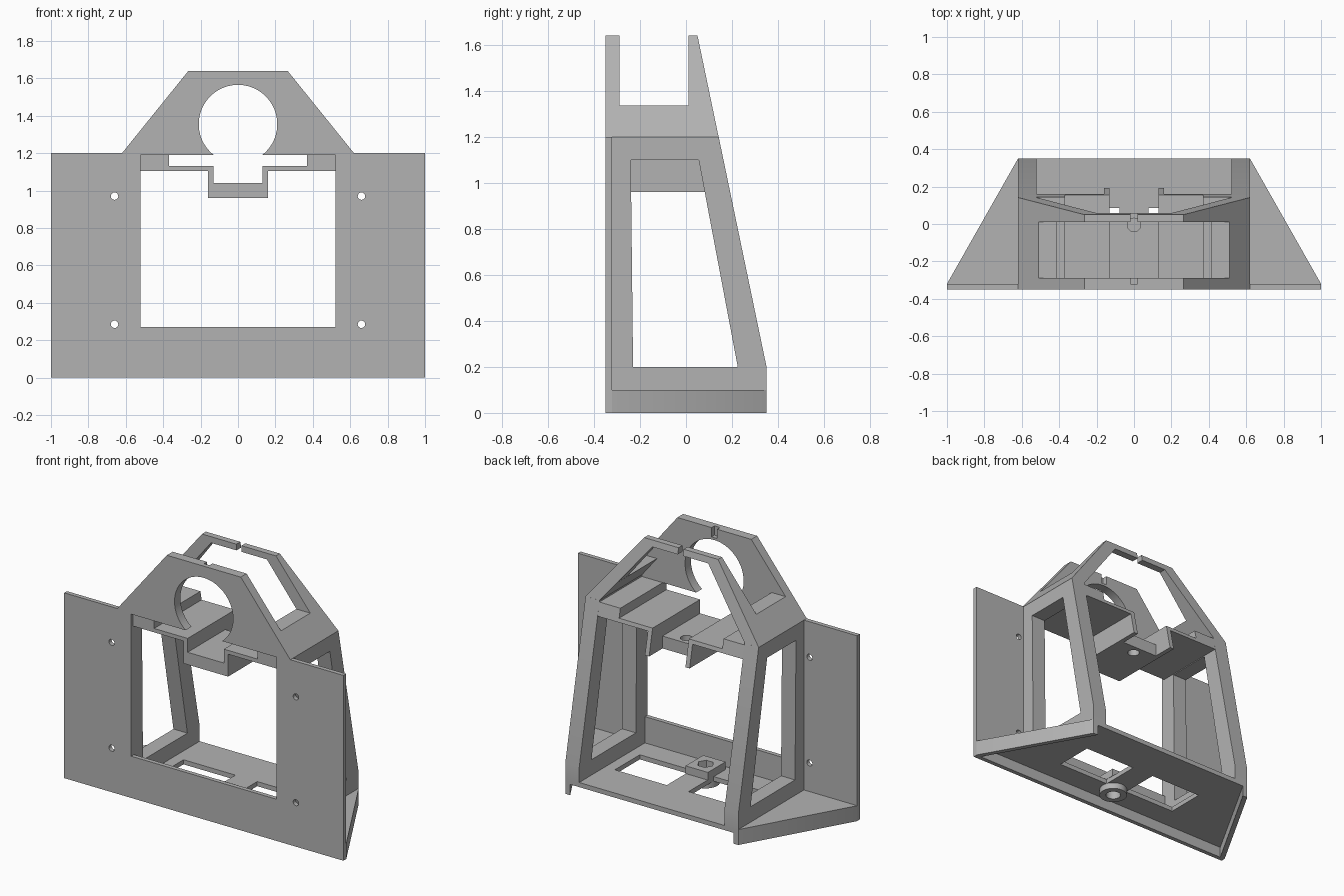
import bpy, bmesh, math
from mathutils import Vector

if "Cube" in bpy.data.objects:
    bpy.data.objects.remove(bpy.data.objects["Cube"], do_unlink=True)

GREY = (0.45, 0.45, 0.45, 1)
mat = bpy.data.materials.new("plain_grey")
mat.use_nodes = True
mat.diffuse_color = GREY
mat.node_tree.nodes["Principled BSDF"].inputs["Base Color"].default_value = GREY

# Leaning back plane shared by walls, roof and shelf
BACK_POINT = Vector((0, 0.35, 0.2))
BACK_NORMAL = Vector((0, 1.44, 0.3)).normalized()
AXES = {"xz": lambda u, v, w: (u, w, v),
        "yz": lambda u, v, w: (w, u, v),
        "xy": lambda u, v, w: (u, v, w)}


def circle(cu, cv, r, n=32):
    return [(cu + r * math.cos(math.tau * i / n), cv + r * math.sin(math.tau * i / n)) for i in range(n)]


def rect(u0, v0, u1, v1):
    return [(u0, v0), (u1, v0), (u1, v1), (u0, v1)]


def flip(loop):
    return [(-u, v) for u, v in loop]


def prism(name, plane, start, end, *loops, cut_back=False):
    """Extrude an outline with optional hole loops; trim at the back plane."""
    place = AXES[plane]
    bm = bmesh.new()
    for loop in loops:
        vs = [bm.verts.new(place(u, v, start)) for u, v in loop]
        for i, v in enumerate(vs):
            bm.edges.new((v, vs[(i + 1) % len(vs)]))
    bmesh.ops.triangle_fill(bm, edges=bm.edges[:], use_beauty=True)
    res = bmesh.ops.extrude_face_region(bm, geom=bm.faces[:], use_keep_orig=True)
    moved = [g for g in res["geom"] if isinstance(g, bmesh.types.BMVert)]
    bmesh.ops.translate(bm, verts=moved, vec=place(0, 0, end - start))
    if cut_back:
        bmesh.ops.bisect_plane(bm, geom=bm.verts[:] + bm.edges[:] + bm.faces[:],
                               plane_co=BACK_POINT, plane_no=BACK_NORMAL, clear_outer=True)
        rim = [e for e in bm.edges if e.is_boundary]
        bmesh.ops.triangle_fill(bm, edges=rim, use_beauty=True)
    bmesh.ops.dissolve_limit(bm, angle_limit=0.01, verts=bm.verts[:], edges=bm.edges[:])
    bmesh.ops.recalc_face_normals(bm, faces=bm.faces[:])
    mesh = bpy.data.meshes.new(name)
    bm.to_mesh(mesh)
    bm.free()
    mesh.materials.append(mat)
    obj = bpy.data.objects.new(name, mesh)
    bpy.context.collection.objects.link(obj)
    bpy.ops.object.select_all(action="DESELECT")
    obj.select_set(True)
    bpy.context.view_layer.objects.active = obj
    bpy.ops.object.shade_smooth_by_angle(angle=math.radians(30))
    return obj


# Front plate with mounting holes
plate = [(-1, 0), (1, 0), (1, 1.2), (0.52, 1.2), (0.52, 0.27),
         (-0.52, 0.27), (-0.52, 1.2), (-1, 1.2)]
holes = [circle(s * 0.66, z, 0.02, 16) for s in (-1, 1) for z in (0.285, 0.97)]
prism("front_plate", "xz", -0.35, -0.322, plate, *holes)

# Front gable with a round opening, and a small notch behind its top edge
arc_end = math.acos(0.13 / 0.21)
arc = []
for i in range(41):
    a = -arc_end + (math.pi + 2 * arc_end) * i / 40
    arc.append((0.21 * math.cos(a), 1.355 + 0.21 * math.sin(a)))
gable = [(-0.52, 1.19), (-0.52, 1.2), (-0.62, 1.2), (-0.265, 1.64),
         (0.265, 1.64), (0.62, 1.2), (0.52, 1.2), (0.52, 1.19)]
notched = gable[:4] + [(-0.02, 1.64), (-0.02, 1.58), (0.02, 1.58), (0.02, 1.64)] + gable[4:]
prism("front_gable", "xz", -0.35, -0.32, gable + arc)
prism("front_gable_backing", "xz", -0.32, -0.29, notched + arc)

# Side walls, roof slopes, rear gable halves, shelf halves and base lips
wall = [(-0.322, 0.08), (0.35, 0.08), (0.35, 0.2), (0.142, 1.2), (-0.322, 1.2)]
window = [(-0.23, 0.2), (0.225, 0.2), (0.055, 1.1), (-0.24, 1.1)]
roof = [(0.52, 1.2), (0.62, 1.2), (0.511, 1.335), (0.411, 1.335)]
rear = [(0.52, 1.2), (0.62, 1.2), (0.265, 1.64), (0.018, 1.64), (0.018, 1.6), (0.2, 1.6)]
shelf = [(0.52, 1.105), (0.52, 1.19), (0.37, 1.19), (0.37, 1.13), (0.13, 1.13),
         (0.13, 0.96), (0.16, 0.96), (0.16, 1.105)]
lip = [(1, -0.35), (1, -0.32), (0.62, 0.35), (0.585, 0.35), (0.965, -0.32), (0.965, -0.35)]
for side, s in (("left", 1), ("right", -1)):
    turn = (lambda p: p) if s > 0 else flip
    prism(side + "_wall", "yz", s * 0.52, s * 0.62, wall, window)
    prism(side + "_roof_slope", "xz", -0.29, 0.2, turn(roof), cut_back=True)
    prism(side + "_rear_gable", "xz", 0.01, 0.2, turn(rear), cut_back=True)
    prism(side + "_shelf", "xz", -0.33, 0.3, turn(shelf), cut_back=True)
    prism(side + "_base_lip", "xy", 0, 0.1, turn(lip))

# Shelf channel floor with a hole
prism("channel_floor", "xy", 0.96, 1.04, rect(-0.13, -0.33, 0.13, 0.055), circle(0, -0.005, 0.036))

# Base floor with two openings and a screw lug
base = [(-0.99, -0.33), (0.99, -0.33), (0.61, 0.35), (-0.61, 0.35)]
opening = rect(0.078, -0.17, 0.45, 0.085)
bore = circle(0, -0.2, 0.045)
prism("base_floor", "xy", 0.07, 0.1, base, opening, flip(opening), bore)
prism("lug_block", "xy", 0.1, 0.15, rect(-0.08, -0.29, 0.08, -0.11), circle(0, -0.2, 0.05, 6))
prism("lug_boss", "xy", 0.03, 0.07, circle(0, -0.2, 0.085), bore)
